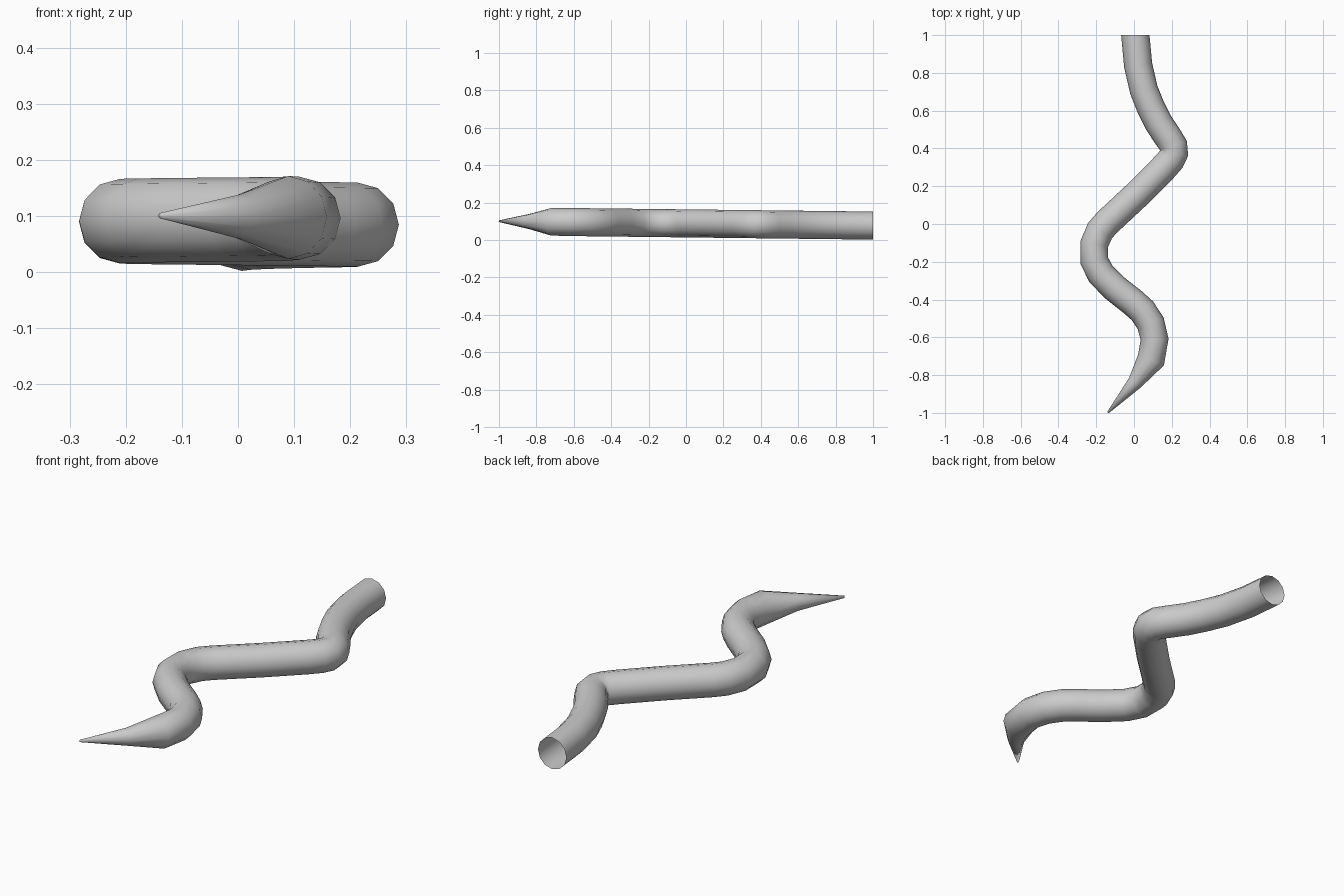
import bpy, bmesh, math
from mathutils import Vector

if "Cube" in bpy.data.objects:
    bpy.data.objects.remove(bpy.data.objects["Cube"])

SIDES = 12
R = 0.075
# centre line seen from above, with radius: open end to pointed tip
PATH = [(0.007, 1.0, R), (0.022, 0.84, R), (0.052, 0.71, R), (0.088, 0.62, R),
        (0.13, 0.535, R), (0.18, 0.46, R), (0.209, 0.415, R), (0.213, 0.375, R),
        (0.195, 0.34, R), (0.155, 0.295, R), (0.01, 0.15, R), (-0.14, 0.01, R),
        (-0.18, -0.035, R), (-0.21, -0.105, R), (-0.21, -0.195, R),
        (-0.175, -0.265, R), (-0.10, -0.34, R), (-0.005, -0.415, R),
        (0.045, -0.46, R), (0.088, -0.525, R), (0.109, -0.61, 0.074),
        (0.09, -0.72, 0.074), (0.005, -0.84, 0.04), (-0.138, -0.998, 0.005)]


def centre(p):
    return Vector((p[0], p[1], 0.077 + (1 - p[1]) * 0.0117))


# body: rings swept along the winding path
bm = bmesh.new()
rings = []
for i, p in enumerate(PATH):
    c = centre(p)
    dirs = []
    if i > 0:
        dirs.append((c - centre(PATH[i - 1])).normalized())
    else:
        dirs.append(Vector((0, -1, 0)))
    if i < len(PATH) - 1 and i > 0:
        dirs.append((centre(PATH[i + 1]) - c).normalized())
    t = sum(dirs, Vector())
    side = Vector((t.y, -t.x, 0)).normalized()
    up = Vector((0, 0, 1))
    rings.append([bm.verts.new(c + p[2] * (side * math.cos(a) + up * math.sin(a)))
                  for a in (2 * math.pi * k / SIDES for k in range(SIDES))])
for a, b in zip(rings, rings[1:]):
    for k in range(SIDES):
        n = (k + 1) % SIDES
        bm.faces.new((a[k], a[n], b[n], b[k]))
# closed tip, the thick end stays open
bm.faces.new(rings[-1])
bmesh.ops.recalc_face_normals(bm, faces=bm.faces)
for f in bm.faces:
    f.smooth = True
mesh = bpy.data.meshes.new("winding_tail")
bm.to_mesh(mesh)
bm.free()
obj = bpy.data.objects.new("winding_tail", mesh)
bpy.context.collection.objects.link(obj)
